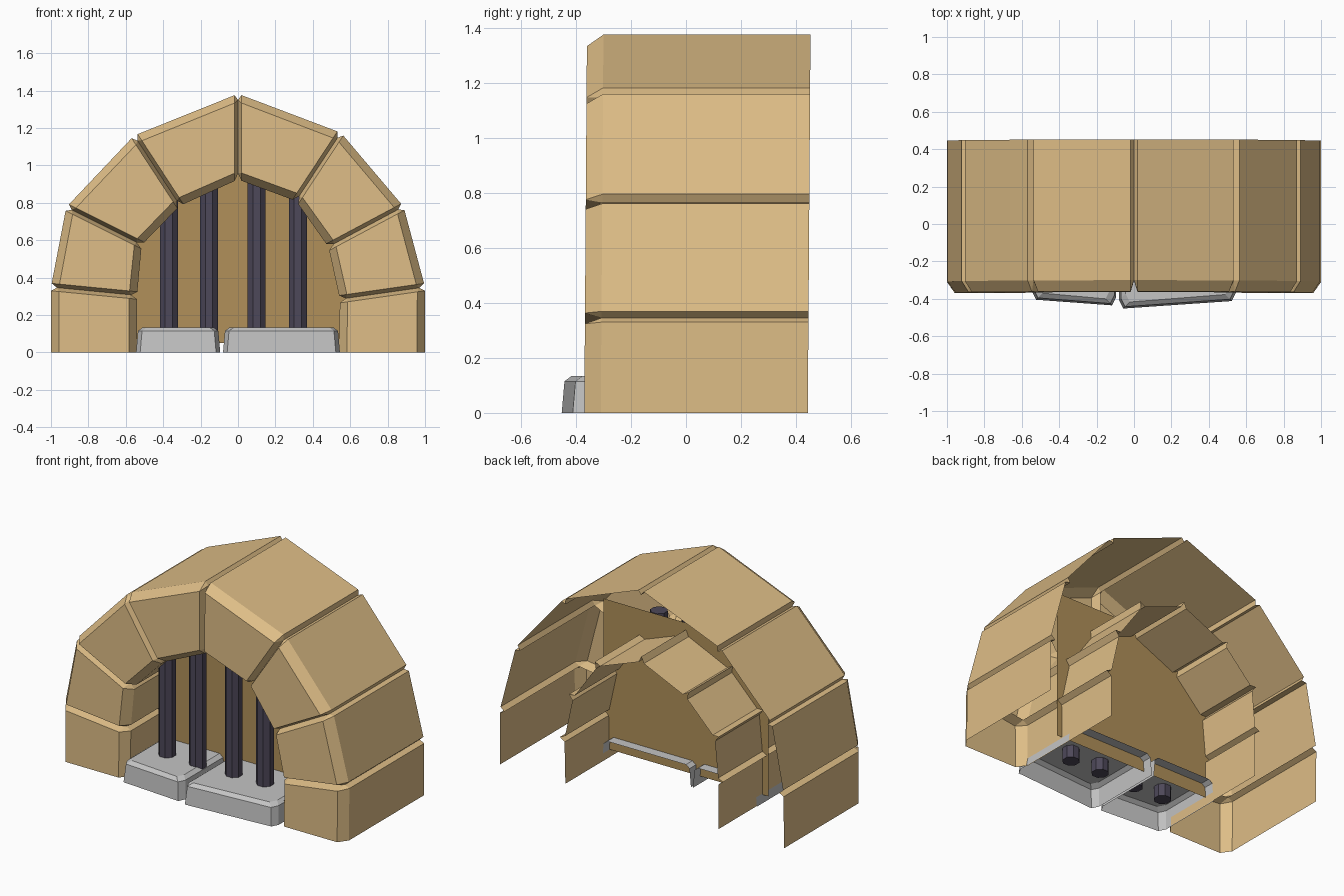
import bpy
import bmesh
import math
from mathutils import Vector

cube = bpy.data.objects.get("Cube")
if cube:
    bpy.data.objects.remove(cube, do_unlink=True)


def material(name, colour):
    m = bpy.data.materials.new(name)
    m.diffuse_color = (*colour, 1)
    m.use_nodes = True
    for node in m.node_tree.nodes:
        if node.type == 'BSDF_PRINCIPLED':
            node.inputs["Base Color"].default_value = (*colour, 1)
            node.inputs["Roughness"].default_value = 0.9
    return m


TAN = material("sandstone", (0.73, 0.51, 0.24))
BROWN = material("dark_sand", (0.44, 0.28, 0.10))
GREY = material("grey_stone", (0.55, 0.55, 0.55))
IRON = material("dark_iron", (0.075, 0.065, 0.10))


def finish(bm, name, mat):
    mesh = bpy.data.meshes.new(name)
    bm.to_mesh(mesh)
    bm.free()
    mesh.materials.append(mat)
    ob = bpy.data.objects.new(name, mesh)
    bpy.context.collection.objects.link(ob)
    return ob


# Arch stones: hollow wedges, open at the back and between neighbours
FRONT, SHOULDER, BACK = -0.36, -0.30, 0.453
RIM, GAP, LIP = 0.042, 0.02, 0.032


def arch_stone(name, start, end, flat_start, flat_end):
    corners = [Vector(p) for p in (start[1], start[0], end[0], end[1])]
    flat = [flat_start, flat_start, flat_end, flat_end]
    bm = bmesh.new()

    def vert(p, y):
        return bm.verts.new((p.x, y - 0.01 * (1 - p.y / 1.4), p.y))

    ring, inset = [], []
    for k, c in enumerate(corners):
        to_prev = (corners[k - 1] - c).normalized()
        to_next = (corners[(k + 1) % 4] - c).normalized()
        joint_next = k % 2 == 0
        joint, shell = (to_next, to_prev) if joint_next else (to_prev, to_next)
        inset.append(vert(c + joint * RIM + shell * (0 if flat[k] else GAP), FRONT))
        if flat[k]:
            points = [c]
        else:
            points = [c + shell * GAP, c + joint * LIP]
            if not joint_next:
                points.reverse()
        ring += [(vert(p, SHOULDER), vert(p, BACK), k) for p in points]

    bm.faces.new(inset)
    for i, (a, a_back, ka) in enumerate(ring):
        b, b_back, kb = ring[(i + 1) % len(ring)]
        joint = ka != kb and ka % 2 == 0
        if joint and flat[ka]:
            continue
        # front chamfer
        bm.faces.new([a, b, inset[kb]] + ([inset[ka]] if ka != kb else []))
        # shell or lip running to the back
        if not joint:
            bm.faces.new([a_back, b_back, b, a])
    finish(bm, name, TAN)


# Joint lines as (inner point, outer point) in x, z
joints = [
    ((-0.54, 0), (-1, 0)),
    ((-0.54, 0.305), (-1, 0.35)),
    ((-0.515, 0.575), (-0.918, 0.777)),
    ((-0.31, 0.785), (-0.555, 1.16)),
    ((0, 0.925), (0, 1.383)),
    ((0.31, 0.81), (0.55, 1.175)),
    ((0.483, 0.565), (0.885, 0.78)),
    ((0.545, 0.285), (1, 0.35)),
    ((0.54, 0), (1, 0)),
]
last = len(joints) - 2
for i in range(last + 1):
    arch_stone(f"arch_stone_{i + 1}", joints[i], joints[i + 1], i == 0, i == last)

# Back wall panel
bm = bmesh.new()
bm.faces.new([bm.verts.new(p) for p in
              ((-0.58, 0, 0.05), (0.58, 0, 0.05), (0.58, 0, 1), (-0.58, 0, 1))])
finish(bm, "back_wall", BROWN)


# Doorstep slabs: open below and behind, chamfered on top
def slab(name, x0, x1, y0, y1, back=0.065, cut=0.022):
    bm = bmesh.new()
    rings = []
    for z, inset in ((0, 0), (0.115, 0.01), (0.134, 0.035)):
        a, b = x0 + inset, x1 - inset
        ya, yb = y0 + inset, y1 + inset
        rings.append([bm.verts.new((x, y, z)) for x, y in (
            (a, back), (a, ya + 2 * cut), (a + cut, ya),
            (b - cut, yb), (b, yb + 2 * cut), (b, back))])
    for low, high in zip(rings, rings[1:]):
        for i in range(5):
            bm.faces.new([low[i], low[i + 1], high[i + 1], high[i]])
    bm.faces.new(rings[-1])
    finish(bm, name, GREY)


slab("doorstep_right", -0.545, -0.095, -0.405, -0.435)
slab("doorstep_left", -0.08, 0.545, -0.452, -0.412)

# Iron bars
for i, x in enumerate((-0.37, -0.155, 0.10, 0.32)):
    bm = bmesh.new()
    bmesh.ops.create_cone(bm, cap_ends=True, segments=8, radius1=0.052, radius2=0.052, depth=0.87)
    bar = finish(bm, f"bar_{i + 1}", IRON)
    bar.location = (x, -0.185, 0.49)
    bar.rotation_euler.z = math.radians(22.5)
